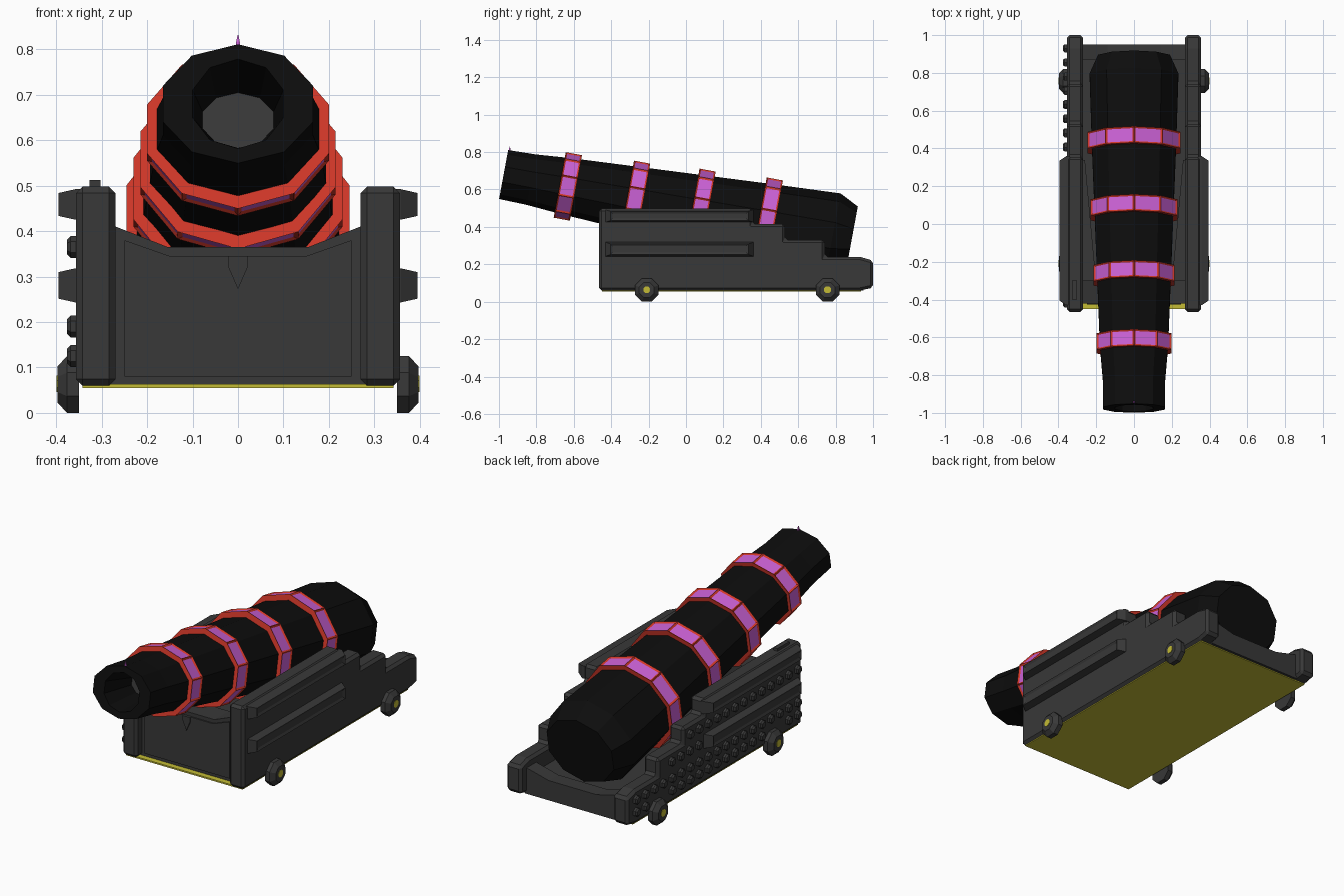
import bpy, bmesh, math
from mathutils import Vector

if "Cube" in bpy.data.objects:
    bpy.data.objects.remove(bpy.data.objects["Cube"])


def material(name, rgb):
    m = bpy.data.materials.new(name)
    m.diffuse_color = (*rgb, 1)
    m.use_nodes = True
    m.node_tree.nodes["Principled BSDF"].inputs["Base Color"].default_value = m.diffuse_color
    return m


BLACK = material("black iron", (0.004, 0.004, 0.004))
GREY = material("dark grey", (0.04, 0.04, 0.04))
RED = material("red", (0.66, 0.04, 0.022))
PURPLE = material("purple", (0.6, 0.12, 0.67))
YELLOW = material("yellow", (0.55, 0.5, 0.035))


def finish(name, bm, mats, bevel=0, mirror=False):
    bmesh.ops.recalc_face_normals(bm, faces=bm.faces)
    me = bpy.data.meshes.new(name)
    bm.to_mesh(me)
    bm.free()
    for m in mats:
        me.materials.append(m)
    ob = bpy.data.objects.new(name, me)
    bpy.context.collection.objects.link(ob)
    if bevel:
        b = ob.modifiers.new("bevel", 'BEVEL')
        b.width, b.segments, b.limit_method = bevel, 1, 'ANGLE'
        b.angle_limit = math.radians(40)
    if mirror:
        ob.modifiers.new("mirror", 'MIRROR')
    return ob


def loft(bm, loops, cyclic=False):
    """Skin between vertex loops; returns cap faces (first, last) if open."""
    vs = [[bm.verts.new(p) for p in lp] for lp in loops]
    n = len(vs[0])
    pairs = list(zip(vs, vs[1:])) + ([(vs[-1], vs[0])] if cyclic else [])
    for a, b in pairs:
        for i in range(n):
            j = (i + 1) % n
            bm.faces.new((a[i], a[j], b[j], b[i]))
    if not cyclic:
        return bm.faces.new(vs[0]), bm.faces.new(vs[-1])


def prism(name, pts, axis, a, b, mat, **kw):
    """Extrude a 2D profile along x (pts are y,z) or y (pts are x,z)."""
    place = (lambda p, t: (t, *p)) if axis == 'x' else (lambda p, t: (p[0], t, p[1]))
    bm = bmesh.new()
    loft(bm, [[place(p, t) for p in pts] for t in (a, b)])
    return finish(name, bm, [mat], **kw)


def rect(u0, u1, v0, v1):
    return [(u0, v0), (u1, v0), (u1, v1), (u0, v1)]


def disc(y, z, r, n, x):
    return [(x, y + r * math.cos(math.tau * (i + .5) / n),
             z + r * math.sin(math.tau * (i + .5) / n)) for i in range(n)]


# --- Barrel: ten-sided elliptical sections along a tilted axis
TILT = math.radians(10.5)
MUZZLE = Vector((0, -0.975, 0.68))
ALONG = Vector((0, math.cos(TILT), -math.sin(TILT)))
UP = Vector((0, math.sin(TILT), math.cos(TILT)))


def section(s, rx, rz):
    return [MUZZLE + ALONG * s + UP * (rz * math.cos(math.tau * i / 10))
            + Vector((rx * math.sin(math.tau * i / 10), 0, 0)) for i in range(10)]


bm = bmesh.new()
bore_end, _ = loft(bm, [section(*p) for p in (
    (0.2, .082, .062), (0, .105, .1), (0, .173, .133), (.15, .173, .137),
    (.34, .19, .152), (1.43, .235, .212), (1.79, .247, .229), (1.893, .2, .177))])
bore_end.material_index = 1
finish("barrel", bm, [BLACK, GREY])

# --- Four red bands with recessed purple panels
for k, (s, rx, rz) in enumerate(((.349, .21, .178), (.716, .226, .2),
                                 (1.068, .242, .222), (1.43, .258, .241))):
    bm = bmesh.new()
    loft(bm, [section(s + d, rx - t, rz - t) for d, t in
              ((-.044, .035), (-.044, 0), (.044, 0), (.044, .035))], cyclic=True)
    bmesh.ops.recalc_face_normals(bm, faces=bm.faces)
    centre = MUZZLE + ALONG * s
    outer = [f for f in bm.faces if abs(f.normal.dot(ALONG)) < .3
             and f.normal.dot(f.calc_center_median() - centre) > 0]
    bmesh.ops.inset_individual(bm, faces=outer, thickness=.013, depth=-.006)
    for f in outer:
        f.material_index = 1
    finish(f"barrel_band_{k + 1}", bm, [RED, PURPLE])

# --- Front sight spike
bm = bmesh.new()
tip = MUZZLE + ALONG * .01 + UP * .125
loft(bm, [[tip + Vector((r * x, r * y, h)) for x, y in ((1, 1), (-1, 1), (-1, -1), (1, -1))]
          for r, h in ((.005, 0), (.004, .015), (.001, .03))])
finish("front_sight", bm, [PURPLE])

# --- Stepped carriage cheeks
prism("carriage_cheek", [
    (-.465, .06), (-.465, .498), (.355, .498), (.355, .415), (.53, .415), (.53, .33),
    (.742, .33), (.742, .24), (.93, .24), (1, .22), (1, .075), (.93, .06)],
    'x', .27, .356, GREY, bevel=.014, mirror=True)

# --- Long tapered rails on the cheeks, with a slim groove frame
for name, z0, z1 in (("upper_rail", .425, .492), ("lower_rail", .243, .318)):
    bm = bmesh.new()
    _, face = loft(bm, [[(x, y, z) for y, z in rect(-.43 + e, .36 - e, z0 + e / 3, z1 - e / 3)]
                        for x, e in ((.34, 0), (.358, 0), (.395, .025))])
    bmesh.ops.recalc_face_normals(bm, faces=bm.faces)
    bmesh.ops.inset_individual(bm, faces=[face], thickness=.018, depth=-.006)
    finish(name, bm, [GREY], mirror=True)

# --- Wheels with yellow hubs
for name, y in (("front_wheel", -.21), ("rear_wheel", .757)):
    bm = bmesh.new()
    c = math.cos(math.pi / 8)
    loft(bm, [disc(y, .0625, r / c, 8, x) for x, r in
              ((.35, .0625), (.376, .0625), (.397, .04))])
    finish(name, bm, [GREY], mirror=True)
    bm = bmesh.new()
    loft(bm, [disc(y, .064, .02, 8, x) for x in (.394, .399)])
    finish(name + "_hub", bm, [YELLOW], mirror=True)

# --- Rows of studs on the left cheek
bm = bmesh.new()
for z, y0, y1 in ((.125, -.42, .93), (.19, -.42, .93), (.28, .41, .7), (.365, -.42, .5)):
    for i in range(int((y1 - y0) / .075) + 1):
        y = y0 + i * .075
        if z < .14 and min(abs(y + .21), abs(y - .757)) < .07:
            continue
        loft(bm, [disc(y, z, r, 6, x) for x, r in ((-.35, .024), (-.368, .024), (-.376, .016))])
finish("left_studs", bm, [GREY])

# --- Small raised bar on top of the left cheek
prism("left_top_bar", rect(-.327, -.303, .49, .512), 'y', -.4, -.3, GREY)

# --- Front wall with cradle-shaped top, raised panel and V ornament
prism("front_wall", [(-.28, .06), (.28, .06), (.28, .414), (.155, .365),
                     (-.155, .365), (-.28, .414)], 'y', -.42, -.3, GREY)
prism("front_panel", [(-.25, .08), (.25, .08), (.25, .38), (.15, .345),
                      (-.15, .345), (-.25, .38)], 'y', -.427, -.41, GREY)
prism("front_ornament", [(0, .272), (.021, .32), (.021, .345), (-.021, .345), (-.021, .32)],
      'y', -.434, -.42, GREY)

# --- Bed floor, rear wall and inner cradle wedges
prism("bed_floor", rect(-.28, .28, .06, .15), 'y', -.31, .95, GREY)
prism("rear_wall", [(-.28, .06), (.28, .06), (.28, .2), (.14, .165),
                    (-.14, .165), (-.28, .2)], 'y', .87, .95, GREY)
bm = bmesh.new()
loft(bm, [[(x, y, z) for x, y in ((.28, -.31), (.2, -.31), (.26, .34), (.28, .34))]
          for z in (.14, .365)])
finish("cradle_wedge", bm, [GREY], mirror=True)

# --- Yellow underside plate
prism("underside_plate", rect(-.342, .342, .055, .063), 'y', -.45, .935, YELLOW)
